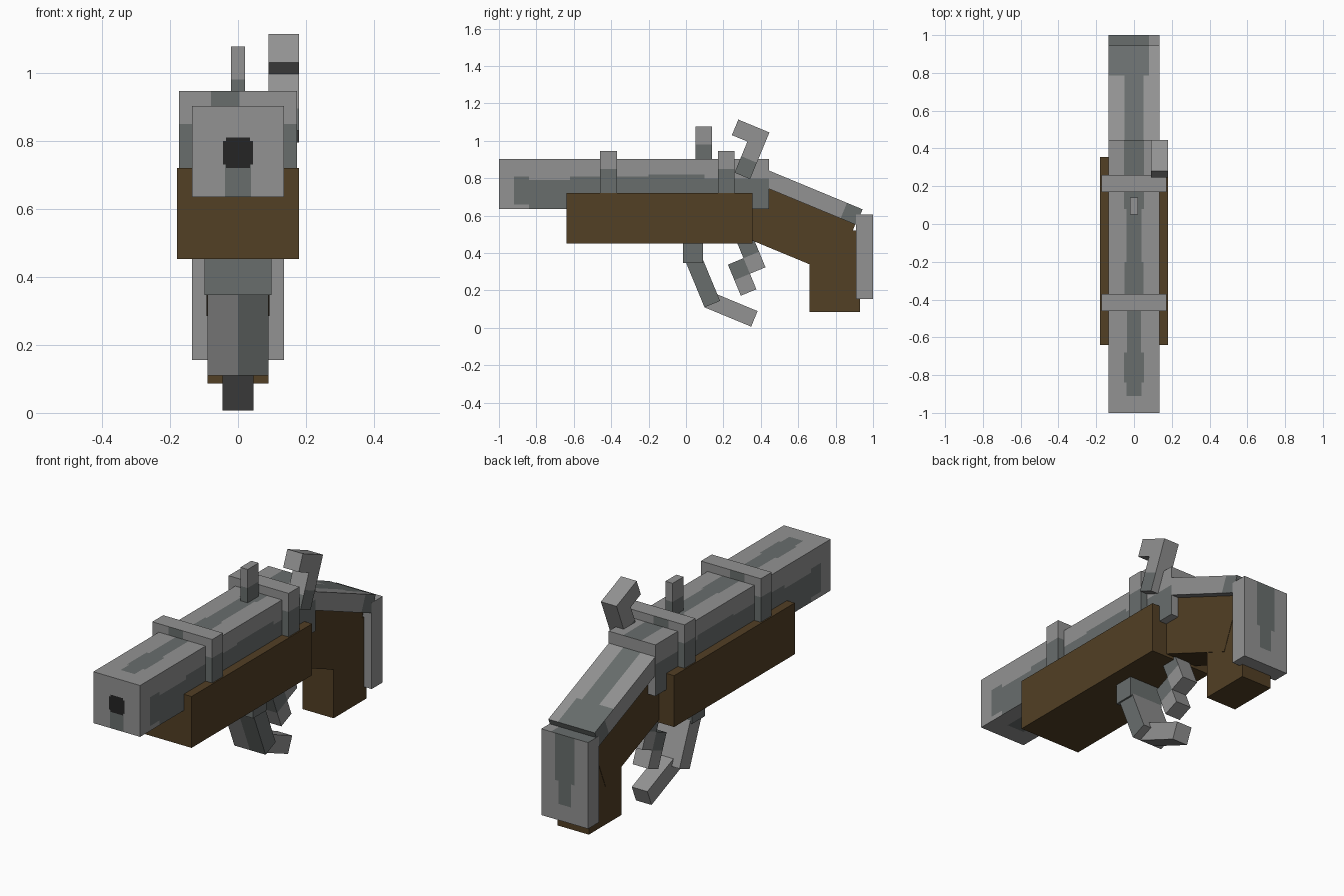
import bpy
import bmesh
from math import radians
from mathutils import Matrix, Vector

old = bpy.data.objects.get("Cube")
if old:
    bpy.data.objects.remove(old)


def material(name, r, g, b):
    mat = bpy.data.materials.new(name)
    mat.use_nodes = True
    mat.diffuse_color = (r, g, b, 1)
    mat.node_tree.nodes["Principled BSDF"].inputs["Base Color"].default_value = (r, g, b, 1)
    return mat


STEEL = material("light steel", 0.29, 0.29, 0.29)
DARK = material("dark steel", 0.14, 0.155, 0.152)
WOOD = material("brown wood", 0.085, 0.05, 0.018)
BORE = material("bore black", 0.018, 0.018, 0.018)
U = 0.09                      # basic block size
TILT = radians(22.5)
BIG = 9
X, Y, Z = range(3)


def mark(axis, sign, a, b, mat=DARK):
    """Painted rectangle on the side facing axis*sign; a, b are its ranges on the other two axes."""
    return axis, sign, a, b, mat


def box(name, x, y, z, mat, marks=(), origin=(0, 0), angle=0):
    """Box from ranges, cut along the painted rectangles, then tilted about x at origin (y, z)."""
    bm = bmesh.new()
    bmesh.ops.create_cube(bm, size=1)
    for v in bm.verts:
        for i, (lo, hi) in enumerate((x, y, z)):
            v.co[i] = lo if v.co[i] < 0 else hi
    mats = [mat]
    for axis, sign, a, b, paint in marks:
        others = [i for i in range(3) if i != axis]
        for i, span in zip(others, (a, b)):
            for value in span:
                faces = [f for f in bm.faces if f.normal[axis] * sign > 0.9] if axis >= 0 else bm.faces
                edges = {e for f in faces for e in f.edges}
                verts = {v for f in faces for v in f.verts}
                normal = Vector((0, 0, 0))
                normal[i] = 1
                bmesh.ops.bisect_plane(bm, geom=faces + list(edges) + list(verts), dist=1e-5,
                                       plane_co=normal * value, plane_no=normal)
                bm.normal_update()
        if paint not in mats:
            mats.append(paint)
        for f in bm.faces:
            c = f.calc_center_median()
            if f.normal[axis] * sign > 0.9 and all(
                    lo < c[i] < hi for i, (lo, hi) in zip(others, (a, b))):
                f.material_index = mats.index(paint)
    bm.transform(Matrix.Translation((0, *origin)) @ Matrix.Rotation(angle, 4, 'X'))
    mesh = bpy.data.meshes.new(name)
    bm.to_mesh(mesh)
    bm.free()
    for m in mats:
        mesh.materials.append(m)
    obj = bpy.data.objects.new(name, mesh)
    bpy.context.collection.objects.link(obj)
    return obj


def both_sides(a, b):
    return [mark(X, s, a, b) for s in (1, -1)]


ALL = (-BIG, BIG)


def half(w):
    return (-w, w)


# Barrel with weathered patches and a bore
barrel_marks = [mark(Z, 1, half(w), (a, b)) for a, b, w in (
    (-0.91, -0.84, 0.04), (-0.84, -0.68, 0.052), (-0.68, -0.45, 0.038),
    (-0.45, -0.2, 0.05), (-0.2, 0.08, 0.04), (0.08, 0.45, 0.052))]
for a, b, lo, hi in ((-0.92, -0.84, 0.66, 0.81), (-0.84, -0.62, 0.63, 0.79),
                     (-0.62, -0.2, 0.63, 0.81), (-0.2, 0.1, 0.63, 0.82), (0.1, 0.45, 0.63, 0.8)):
    barrel_marks += both_sides((a, b), (lo, hi))
barrel_marks += [
    mark(Z, -1, half(0.05), (-0.9, 0.45)),
    mark(Y, -1, half(0.038), (0.63, 0.73)),
    mark(Y, -1, half(0.044), (0.73, 0.8), BORE),
    mark(Y, -1, half(0.035), (0.72, 0.81), BORE)]
box("barrel", half(0.135), (-1, 0.445), (0.635, 0.903), STEEL, barrel_marks)

# Bands around the barrel
for name, start in (("front_band", -0.46), ("rear_band", 0.17)):
    box(name, half(0.173), (start, start + U), (0.6, 0.947), STEEL,
        both_sides(ALL, (0.6, 0.85))
        + [mark(Y, s, ALL, (0.6, 0.85)) for s in (1, -1)]
        + [mark(Y, s, (-0.08, 0.005), (0.85, 0.95)) for s in (1, -1)])

# Sight post
box("sight_post", half(0.021), (0.05, 0.14), (0.89, 1.077), STEEL,
    both_sides(ALL, (0.89, 0.98)) + [mark(Y, s, ALL, (0.89, 0.98)) for s in (1, -1)])

# Wooden stock and grip
box("fore_stock", half(0.18), (-0.64, 0.355), (0.452, 0.72), WOOD)
TAIL = dict(origin=(0.944, 0.634), angle=-TILT)
box("sloped_grip", half(0.092), (-0.6, -0.005), (-0.38, -0.085), WOOD, **TAIL)
box("lower_grip", half(0.09), (0.66, 0.93), (0.086, 0.52), WOOD)

# Steel strap over the grip and plate at the rear
box("grip_strap", half(0.134), (-0.63, 0), (-U, 0), STEEL,
    both_sides((-U, 0), ALL)
    + [mark(Z, 1, half(0.05), (-0.63, -0.17)), mark(Z, 1, (-0.14, 0.08), (-0.17, 0)),
       mark(Y, 1, ALL, ALL)], **TAIL)
box("butt_plate", half(0.135), (0.91, 1), (0.155, 0.605), STEEL,
    [mark(Y, 1, half(0.055), (0.36, 0.61)), mark(Y, 1, half(0.035), (0.24, 0.36)),
     mark(Z, 1, (-0.14, 0.08), ALL)])

# Hammer on the left side
HAMMER = dict(origin=(0.446, 1.045), angle=-TILT)
box("hammer_arm", (0.089, 0.179), (-U, 0), (-3 * U, 0), STEEL,
    both_sides(ALL, (-3 * U, -0.175)) + [mark(Y, -1, ALL, (-3 * U, -0.2))], **HAMMER)
box("hammer_head", (0.089, 0.179), (-2 * U, -U), (-U, 0), STEEL, **HAMMER)

# Trigger
TRIGGER = dict(origin=(0.425, 0.324), angle=TILT)
box("trigger_arm", half(0.045), (-U, 0), (0, 3 * U), STEEL,
    both_sides(ALL, (U, 3 * U)), **TRIGGER)
box("trigger_step", half(0.045), (-2 * U, -U), (0, U), DARK, **TRIGGER)
box("trigger_tip", half(0.045), (-2 * U, -U), (-U, 0), STEEL, **TRIGGER)

# Trigger guard
box("guard_mount", half(0.099), (-0.016, 0.092), (0.346, 0.47), DARK)
box("guard_drop", half(0.09), (0, U), (0, 3 * U), STEEL,
    [mark(X, 1, ALL, ALL), mark(Y, -1, (0, BIG), ALL)],
    origin=(0.099, 0.11), angle=TILT)
box("guard_foot", half(0.045), (0, 3 * U), (0, U), STEEL,
    origin=(0.099, 0.11), angle=-TILT)
